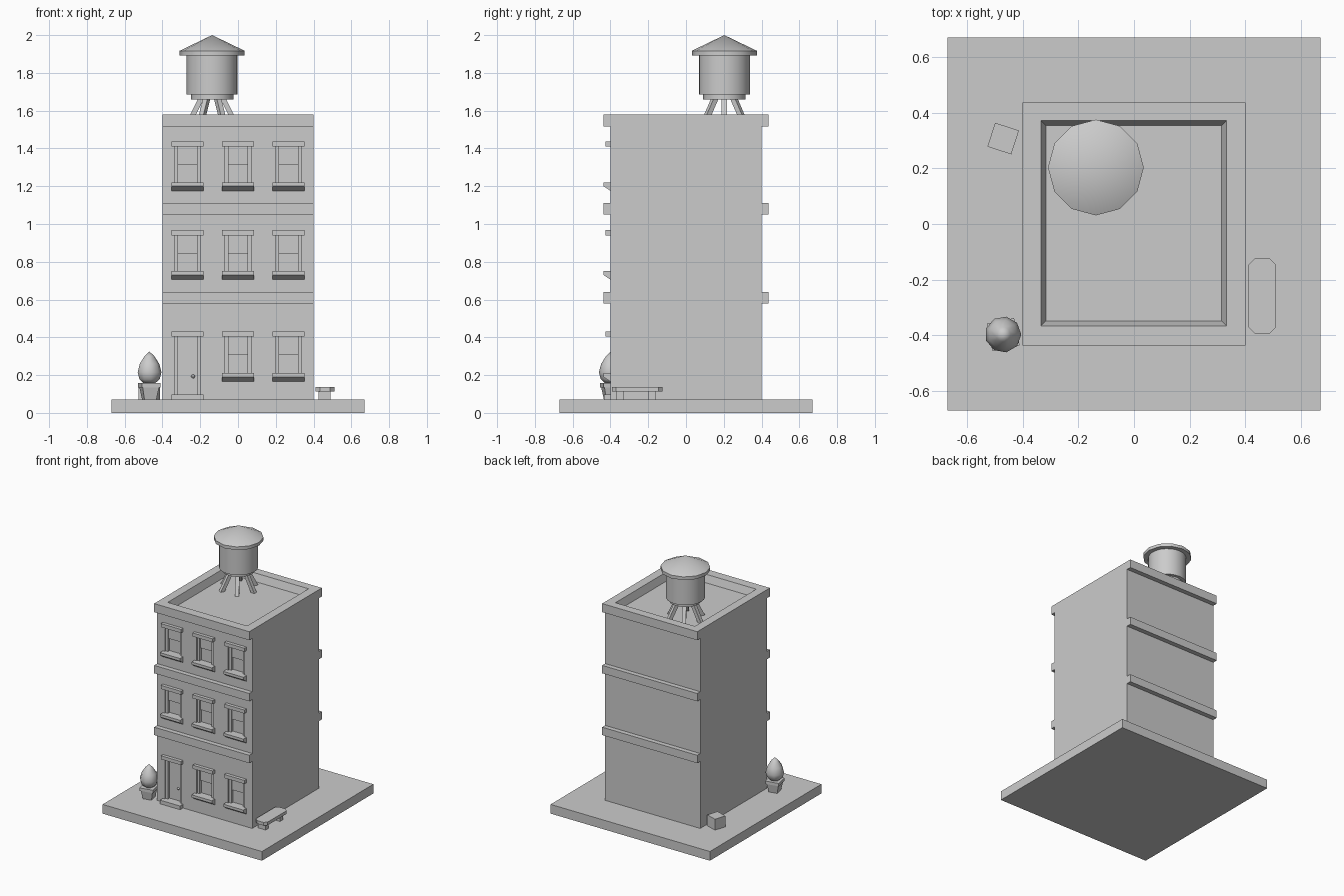
import bpy, bmesh, math
from mathutils import Matrix, Vector

if "Cube" in bpy.data.objects:
    bpy.data.objects.remove(bpy.data.objects["Cube"])


def finish(name, bm, smooth=False):
    bmesh.ops.recalc_face_normals(bm, faces=bm.faces)
    me = bpy.data.meshes.new(name)
    bm.to_mesh(me)
    bm.free()
    ob = bpy.data.objects.new(name, me)
    bpy.context.collection.objects.link(ob)
    if smooth:
        bpy.ops.object.select_all(action='DESELECT')
        ob.select_set(True)
        bpy.context.view_layer.objects.active = ob
        bpy.ops.object.shade_smooth_by_angle(angle=math.radians(40))
    return ob


def add_prism(bm, low, high):
    """Closed solid between two matching loops."""
    a = [bm.verts.new(p) for p in low]
    b = [bm.verts.new(p) for p in high]
    n = len(a)
    bm.faces.new(a[::-1])
    bm.faces.new(b)
    for i in range(n):
        bm.faces.new((a[i], a[(i + 1) % n], b[(i + 1) % n], b[i]))


def rect(x0, x1, y0, y1, z):
    return [(x0, y0, z), (x1, y0, z), (x1, y1, z), (x0, y1, z)]


def add_box(bm, x0, x1, y0, y1, z0, z1):
    add_prism(bm, rect(x0, x1, y0, y1, z0), rect(x0, x1, y0, y1, z1))


def box(name, *dims):
    bm = bmesh.new()
    add_box(bm, *dims)
    return finish(name, bm)


def lathe(name, profile, sides, x, y, turn=0.0):
    """Spin a (radius, z) profile about a vertical axis."""
    bm = bmesh.new()
    vs = [bm.verts.new((r, 0, z)) for r, z in profile]
    es = [bm.edges.new(p) for p in zip(vs, vs[1:])]
    bmesh.ops.spin(bm, geom=vs + es, cent=(0, 0, 0), axis=(0, 0, 1),
                   angle=math.tau, steps=sides, use_duplicate=False)
    bmesh.ops.remove_doubles(bm, verts=bm.verts, dist=1e-4)
    bm.transform(Matrix.Translation((x, y, 0)) @ Matrix.Rotation(turn, 4, 'Z'))
    return finish(name, bm, True)


COLS = (-0.267, 0.0, 0.267)
FLOORS = ((0.19, 0.405), (0.73, 0.94), (1.20, 1.41))   # sill edge, header base
OPENINGS = [(x, z0, z1) for z0, z1 in FLOORS for x in COLS][1:]
DOOR_X = COLS[0]
HALF = 0.069
ROOF, DECK = 1.58, 1.525

# Pavement slab and building body
box("pavement_slab", -0.67, 0.67, -0.67, 0.67, 0, 0.07)
body = box("building_body", -0.4, 0.4, -0.4, 0.4, 0.07, ROOF)

# Cut window and door recesses and the sunken roof
bm = bmesh.new()
for x, z0, z1 in OPENINGS:
    add_box(bm, x - HALF, x + HALF, -0.5, -0.37, z0 + 0.02, z1)
add_box(bm, DOOR_X - HALF, DOOR_X + HALF, -0.5, -0.37, 0.098, 0.405)
k = 0.018 / (ROOF - DECK) * 0.05
add_prism(bm, rect(-0.317, 0.315, -0.348, 0.354, DECK),
          rect(-0.335 - k, 0.333 + k, -0.366 - k, 0.372 + k, ROOF + 0.05))
cutter = finish("recess_cutter", bm)
cutter.hide_render = True
mod = body.modifiers.new("recesses", 'BOOLEAN')
mod.operation, mod.solver, mod.object = 'DIFFERENCE', 'EXACT', cutter
bpy.ops.object.select_all(action='DESELECT')
bpy.context.view_layer.objects.active = body
body.select_set(True)
bpy.ops.object.modifier_apply(modifier=mod.name)
bpy.data.objects.remove(cutter)

# Cornice bands on front and back
for name, z0, z1 in (("lower_band", 0.58, 0.64), ("upper_band", 1.05, 1.11),
                     ("cornice", 1.515, ROOF)):
    box("front_" + name, -0.4, 0.4, -0.436, -0.4, z0, z1)
    box("back_" + name, -0.4, 0.4, 0.4, 0.436, z0, z1)

# Windows: header, wedge sill, side frames and raised upper sash
for x, z0, z1 in OPENINGS:
    box("window_header", x - 0.085, x + 0.085, -0.425, -0.395, z1, z1 + 0.027)
    prof = [(-0.395, z0 + 0.02), (-0.436, z0 + 0.02), (-0.436, z0), (-0.395, z0 - 0.028)]
    bm = bmesh.new()
    add_prism(bm, [(x - 0.085, y, z) for y, z in prof],
              [(x + 0.085, y, z) for y, z in prof])
    finish("window_sill", bm)
    bm = bmesh.new()
    for s in (-1, 1):
        a, b = sorted((x + s * 0.05, x + s * HALF))
        add_box(bm, a, b, -0.39, -0.37, z0 + 0.02, z1)
    add_box(bm, x - 0.05, x + 0.05, -0.38, -0.37, (z0 + z1) / 2 + 0.01, z1)
    finish("window_sash", bm)

# Door surround, step and knob
box("door_header", DOOR_X - 0.085, DOOR_X + 0.085, -0.425, -0.395, 0.405, 0.432)
box("door_step", DOOR_X - 0.085, DOOR_X + 0.085, -0.435, -0.395, 0.07, 0.098)
bm = bmesh.new()
for s in (-1, 1):
    a, b = sorted((DOOR_X + s * 0.05, DOOR_X + s * HALF))
    add_box(bm, a, b, -0.39, -0.37, 0.098, 0.405)
finish("door_frame", bm)
bm = bmesh.new()
bmesh.ops.create_uvsphere(bm, u_segments=8, v_segments=6, radius=0.01,
                          matrix=Matrix.Translation((-0.238, -0.378, 0.193)))
finish("door_knob", bm, True)

# Rooftop water tank
TX, TY = -0.137, 0.203
lathe("tank_roof", [(0, 1.893), (0.172, 1.893), (0.172, 1.917), (0, 2.0)],
      12, TX, TY, math.pi / 2)
lathe("tank_barrel", [(0, 1.685), (0.135, 1.685), (0.135, 1.893), (0, 1.893)], 24, TX, TY)
lathe("tank_platform", [(0, 1.66), (0.113, 1.66), (0.113, 1.685), (0, 1.685)], 12, TX, TY)
for i in range(6):
    rot = Matrix.Rotation(i * math.pi / 3, 3, 'Z')
    place = lambda pts: [rot @ Vector(p) + Vector((TX, TY, 0)) for p in pts]
    bm = bmesh.new()
    add_prism(bm, place(rect(0.115, 0.145, -0.014, 0.014, DECK - 0.005)),
              place(rect(0.04, 0.07, -0.014, 0.014, 1.67)))
    finish("tank_leg", bm)

# Potted shrub at the front left corner
bm = bmesh.new()
for h0, h1, z0, z1 in ((0.032, 0.044, 0.07, 0.135), (0.05, 0.05, 0.135, 0.157)):
    add_prism(bm, rect(-h0, h0, -h0, h0, z0), rect(-h1, h1, -h1, h1, z1))
bm.transform(Matrix.Translation((-0.47, -0.397, 0)) @ Matrix.Rotation(0.2, 4, 'Z'))
finish("shrub_pot", bm)
lathe("shrub_foliage", [(0, 0.155), (0.032, 0.158), (0.055, 0.178), (0.065, 0.215),
                        (0.053, 0.26), (0.027, 0.3), (0, 0.326)], 9, -0.47, -0.397)

# Crate at the back left corner
bm = bmesh.new()
add_box(bm, -0.045, 0.045, -0.045, 0.045, 0.07, 0.153)
bm.transform(Matrix.Translation((-0.47, 0.307, 0)) @ Matrix.Rotation(math.radians(-18), 4, 'Z'))
finish("crate", bm)

# Bench along the right wall, seat with clipped corners
x0, x1, y0, y1, c = 0.411, 0.51, -0.393, -0.124, 0.022
seat = [(x0 + c, y0), (x1 - c, y0), (x1, y0 + c), (x1, y1 - c),
        (x1 - c, y1), (x0 + c, y1), (x0, y1 - c), (x0, y0 + c)]
bm = bmesh.new()
add_prism(bm, [(x, y, 0.113) for x, y in seat], [(x, y, 0.137) for x, y in seat])
finish("bench_seat", bm)
for y in (-0.35, -0.18):
    box("bench_leg", 0.427, 0.491, y - 0.018, y + 0.018, 0.07, 0.113)
